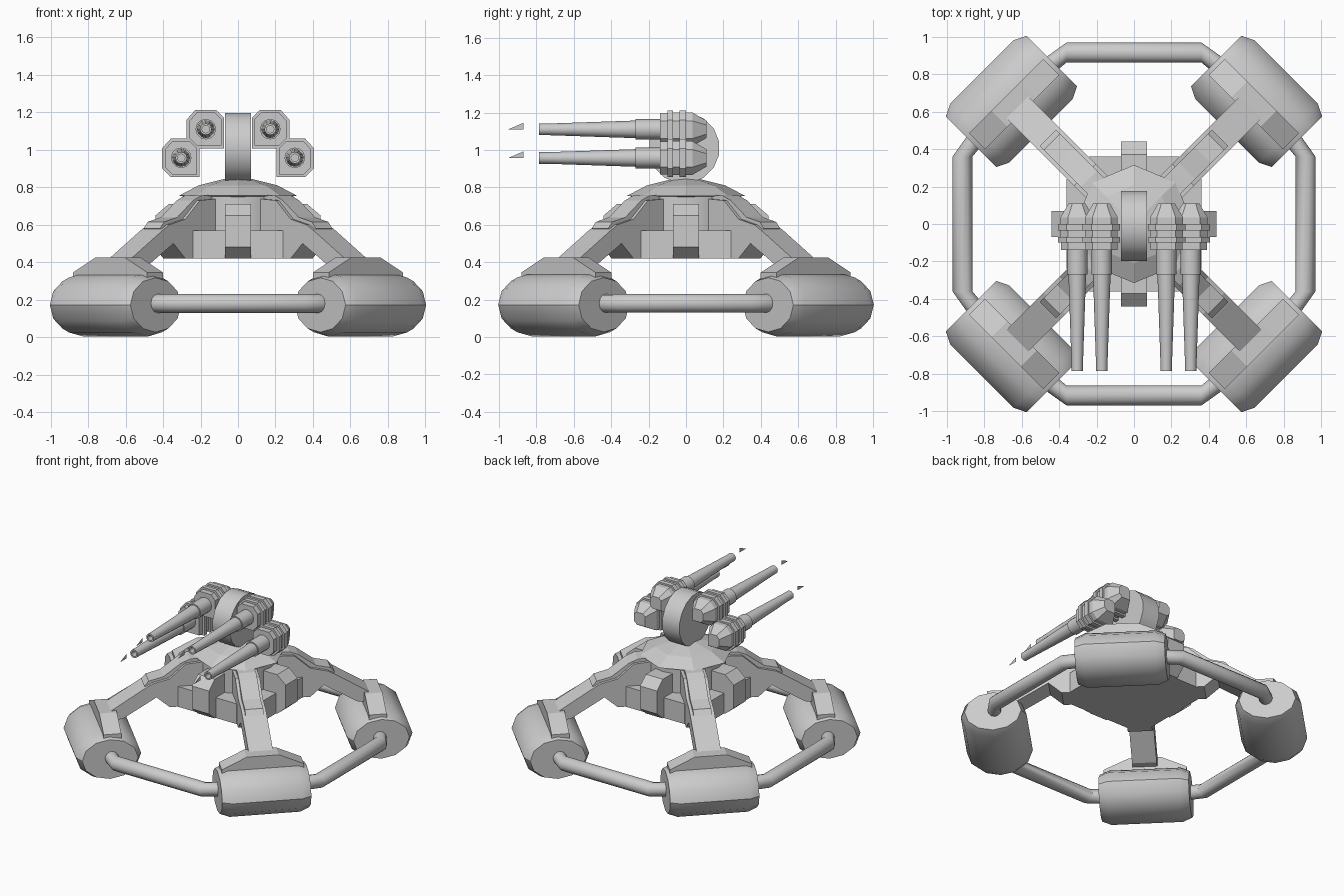
import bpy, bmesh
from math import sin, cos, pi, radians
from mathutils import Matrix

if "Cube" in bpy.data.objects:
    bpy.data.objects.remove(bpy.data.objects["Cube"])


def loft(name, rings, turn=0, smooth=0):
    """Skin a list of equal-length point rings and cap both ends."""
    bm = bmesh.new()
    vs = [[bm.verts.new(p) for p in ring] for ring in rings]
    n = len(vs[0])
    for a, b in zip(vs, vs[1:]):
        for i in range(n):
            j = (i + 1) % n
            bm.faces.new((a[i], a[j], b[j], b[i]))
    bm.faces.new(vs[0])
    bm.faces.new(vs[-1])
    bmesh.ops.recalc_face_normals(bm, faces=bm.faces)
    bmesh.ops.rotate(bm, verts=bm.verts, cent=(0, 0, 0),
                     matrix=Matrix.Rotation(radians(turn), 3, 'Z'))
    me = bpy.data.meshes.new(name)
    bm.to_mesh(me)
    bm.free()
    if smooth:
        for p in me.polygons:
            p.use_smooth = True
        me.set_sharp_from_angle(angle=radians(smooth))
    ob = bpy.data.objects.new(name, me)
    bpy.context.collection.objects.link(ob)
    return ob


def circle(n, offset=0.0):
    return [(cos(2 * pi * (i + offset) / n), sin(2 * pi * (i + offset) / n)) for i in range(n)]


def side_prism(name, profile, half, turn=0):
    """Profile in (outward, z), extruded sideways."""
    return loft(name, [[(x, y, z) for y, z in profile] for x in (-half, half)], turn)


C12, C8 = circle(12), circle(8)

# Four corner legs, drums and saddles (built along +y, then turned)
DRUM = [(-.304, .86), (-.24, 1), (.24, 1), (.304, .86)]
LEG = [(.22, .74), (.37, .73), (.48, .63), (.60, .60), (.66, .565), (.92, .40),
       (.90, .35), (.80, .36), (.57, .50), (.48, .42), (.22, .42)]
COVER = [(.25, .76), (.34, .755), (.40, .73), (.52, .64), (.62, .615), (.65, .58),
         (.60, .56), (.25, .70)]
SADDLE = [(-.28, .28), (-.28, .345), (-.11, .425), (.11, .425), (.28, .345), (.28, .28)]
for k in range(4):
    t = 45 + 90 * k
    loft(f"drum_{k}", [[(x, .925 + .222 * s * c, .172 + .169 * s * d) for c, d in C12]
                       for x, s in DRUM], t, 35)
    side_prism(f"leg_{k}", LEG, .083, t)
    side_prism(f"leg_cover_{k}", COVER, .062, t)
    loft(f"drum_saddle_{k}", [[(x, y, z) for x, z in SADDLE] for y in (.845, .965)], t)

# Tube rails between the drums, and blocks on the hub sides
RAIL = [(-.47, .83, .06), (-.36, .915, .053), (.36, .915, .053), (.47, .83, .06)]
BLOCK = [(.2, .71), (.37, .71), (.44, .65), (.44, .48), (.37, .42), (.2, .42)]
for k in range(4):
    loft(f"rail_{k}", [[(x, y + r * c, .18 + .05 * d) for c, d in C12] for x, y, r in RAIL],
         90 * k, 35)
    side_prism(f"hub_block_{k}", BLOCK, .07, 90 * k)

# Central hub, neck and faceted dome
OCT = [(.36, .24), (.24, .36), (-.24, .36), (-.36, .24),
       (-.36, -.24), (-.24, -.36), (.24, -.36), (.36, -.24)]
loft("hub", [[(x, y, z) for x, y in OCT] for z in (.42, .57)])
loft("neck", [[(.27 * c, .27 * d, z) for c, d in circle(16)] for z in (.56, .76)], 0, 35)
DOME = [(.25, .745), (.315, .755), (.21, .81), (.07, .845)]
loft("dome", [[(r * c, r * d, z) for c, d in C8] for r, z in DOME])

# Upright turret wheel
loft("turret_wheel", [[(x, -.01 + .19 * c, 1.01 + .19 * d) for c, d in circle(16, .5)]
                      for x in (-.07, .07)], 0, 35)

# Gun pods: outer corners cut, inner corners square, ribbed along y
POD = [(-.95, -1), (.55, -1), (1, -.55), (1, .5), (.55, 1), (-.55, 1), (-.95, .6)]
RIBS = [(-.14, .86), (-.10, .86), (-.10, 1), (-.07, 1), (-.07, .88), (-.035, .88),
        (-.035, 1), (0, 1), (0, .88), (.035, .88), (.11, .45)]
BARREL = [(-.10, .055), (-.27, .055), (-.27, .047), (-.62, .035), (-.74, .031), (-.785, .031),
          (-.785, .02), (-.74, .02)]
for side, s in (("left", -1), ("right", 1)):
    for level, cx, cz in (("upper", .172, 1.11), ("lower", .303, .957)):
        tag = f"{level}_{side}"
        loft(f"gun_pod_{tag}", [[(s * (cx + .102 * w * a), y, cz + .102 * w * b) for a, b in POD]
                                for y, w in RIBS])
        loft(f"barrel_{tag}", [[(s * cx + r * c, y, cz + r * d) for c, d in C12]
                               for y, r in BARREL], 0, 35)
        # Small flat marker floating ahead of the muzzle
        me = bpy.data.meshes.new(f"muzzle_marker_{tag}")
        me.from_pydata([(s * cx, -.95, cz), (s * cx, -.87, cz), (s * cx, -.87, cz + .035)],
                       [], [(0, 1, 2)])
        bpy.context.collection.objects.link(bpy.data.objects.new(me.name, me))
